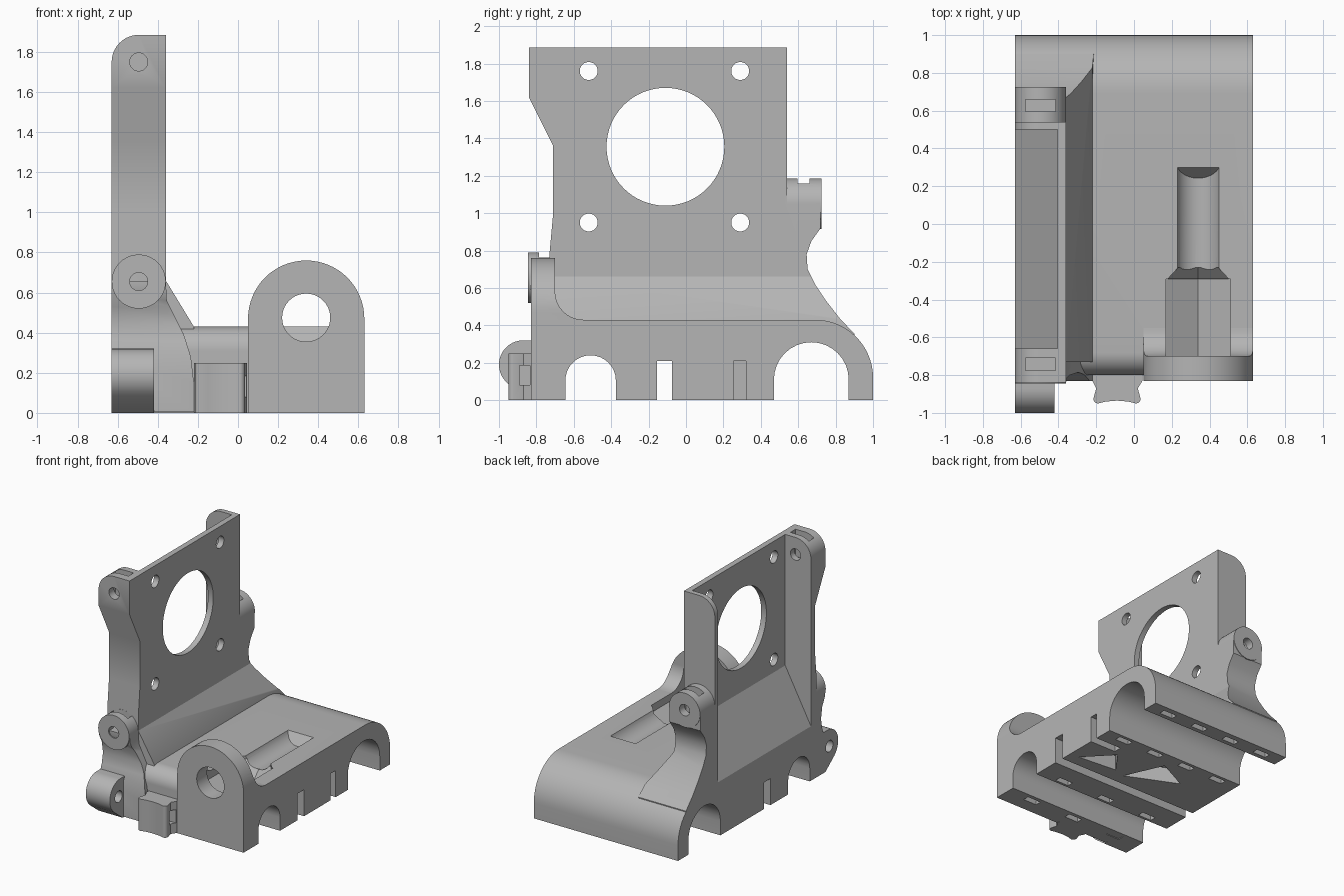
import bpy, bmesh
from math import sin, cos, pi, radians
from mathutils import Vector

cube = bpy.data.objects.get("Cube")
if cube:
    bpy.data.objects.remove(cube, do_unlink=True)

GREY = (0.46, 0.46, 0.46, 1)
mat = bpy.data.materials.new("plain grey plastic")
mat.use_nodes = True
mat.diffuse_color = GREY
bsdf = mat.node_tree.nodes["Principled BSDF"]
bsdf.inputs["Base Color"].default_value = GREY
bsdf.inputs["Roughness"].default_value = 0.6


def arc(cu, cv, r, a0, a1, n=16):
    angles = [radians(a0 + (a1 - a0) * i / n) for i in range(n + 1)]
    return [(cu + r * cos(a), cv + r * sin(a)) for a in angles]


def disc(cu, cv, r, n=40):
    return arc(cu, cv, r, 0, 360 - 360 / n, n - 1)


def rect(u0, v0, u1, v1):
    return [(u0, v0), (u1, v0), (u1, v1), (u0, v1)]


def prism(name, pts, axis, a, b):
    """Extrude a 2D outline along an axis from a to b."""
    place = {"x": lambda u, v, w: (w, u, v),
             "y": lambda u, v, w: (u, w, v),
             "z": lambda u, v, w: (u, v, w)}[axis]
    bm = bmesh.new()
    face = bm.faces.new([bm.verts.new(place(u, v, a)) for u, v in pts])
    new = bmesh.ops.extrude_face_region(bm, geom=[face])["geom"]
    shift = Vector(place(0, 0, b - a))
    bmesh.ops.translate(bm, vec=shift, verts=[g for g in new if isinstance(g, bmesh.types.BMVert)])
    bmesh.ops.recalc_face_normals(bm, faces=bm.faces)
    me = bpy.data.meshes.new(name)
    bm.to_mesh(me)
    bm.free()
    me.materials.append(mat)
    ob = bpy.data.objects.new(name, me)
    bpy.context.collection.objects.link(ob)
    return ob


def combine(ob, op, *tools, keep=False):
    bpy.context.view_layer.objects.active = ob
    for tool in tools:
        mod = ob.modifiers.new("combine", "BOOLEAN")
        mod.operation, mod.solver, mod.object = op, "EXACT", tool
        bpy.ops.object.modifier_apply(modifier=mod.name)
        if not keep:
            bpy.data.objects.remove(tool, do_unlink=True)
    return ob


def cut(ob, *tools, keep=False):
    return combine(ob, "DIFFERENCE", *tools, keep=keep)


def cross(name, side, front, x0, x1, y0, y1):
    """Solid whose side outline (y, z) and front outline (x, z) are both given."""
    return combine(prism(name, side, "x", x0, x1), "INTERSECT",
                   prism("outline", front, "y", y0, y1))


# Base with rounded rear edge
base = prism("base", [(-.83, 0), (-.83, .43)] + arc(.69, .12, .31, 90, 0) + [(1, 0)],
             "x", -.63, .63)

# Rounded front edge between the bosses
cut(base, prism("c", [(-.95, -.1), (-.95, .5), (-.68, .5)] + arc(-.68, .31, .12, 90, 180)
                + [(-.80, -.1)], "x", -.7, .05))

# Rod grooves and slots across the underside
for pts in ([(-.645, -.1)] + arc(-.51, .105, .135, 180, 0) + [(-.375, -.1)],
            [(.47, -.1)] + arc(.67, .11, .2, 180, 0) + [(.87, -.1)],
            rect(-.155, -.1, -.075, .21)):
    cut(base, prism("c", pts, "x", -.7, .7))
cut(base, prism("c", rect(.255, -.1, .32, .21), "x", .4, .7))

# Cable tie slots along the grooves
for y, xs in ((.93, (-.45, -.15, .15, .45)), (.42, (-.45, -.15, .15, .45)),
              (-.33, (-.4, 0, .4)), (-.7, (-.4, 0, .4))):
    for x in xs:
        cut(base, prism("c", rect(x - .06, y - .025, x + .06, y + .025), "z", -.1, .1))

# Triangular pockets in the middle block
for pts in ([(.55, .02), (.22, .05), (.35, .23)], [(.12, .02), (-.02, .33), (-.28, .2)]):
    cut(base, prism("c", pts, "z", -.1, .12))

# Arched front boss with a filleted foot
boss = cross("arched_boss",
             [(-.83, .2), (-.83, .77), (-.70, .77)] + arc(-.55, .58, .15, 180, 270, 10) + [(-.55, .2)],
             [(.05, .1)] + arc(.34, .47, .29, 180, 0, 32) + [(.63, .1)],
             0, .7, -.9, -.5)
cut(boss, prism("c", [(-.66, .1)] + arc(-.51, .105, .135, 180, 0) + [(-.375, .1)], "x", -.1, .8))

# Threaded rod channel and hexagonal nut trap
channel = cross("channel", [(-.9, .3), (.2, .3), (.3, .43), (.4, .7), (-.9, .7)],
                disc(.34, .475, .12), 0, .7, -1, .5)
trap = prism("nut_trap", arc(.34, .47, .196, 30, 330, 5), "y", -.70, -.29)
taper = prism("trap_taper", arc(.34, .47, .196, 30, 330, 5), "y", -.30, -.23)
for v in taper.data.vertices:
    if v.co.y > -.25:
        v.co.x = .34 + (v.co.x - .34) * .62
        v.co.z = .47 + (v.co.z - .47) * .62
for part in (base, boss):
    cut(part, channel, trap, taper, keep=True)
for tool in (channel, trap, taper):
    bpy.data.objects.remove(tool, do_unlink=True)

# Upright motor wall with flared foot
side = [(-.73, .33), (-.73, .78), (-.71, 1.0), (-.71, 1.36), (-.84, 1.62), (-.84, 1.885),
        (.54, 1.885), (.54, 1.05), (.72, 1.05), (.72, .92), (.67, .85), (.645, .78),
        (.65, .70), (.69, .62), (.75, .53), (.82, .44), (.9, .355), (.9, .33)]
front = [(-.63, .2)] + arc(-.495, 1.75, .135, 180, 90) + [
    (-.36, 1.885), (-.36, .66), (-.22, .43), (-.2, .2)]
wall = cross("motor_wall", side, front, -.7, -.1, -1, 1)
cut(wall, prism("c", [(-.7, .43), (-.63, .43), (-.405, .85), (-.405, 2), (-.7, 2)],
                "y", -.66, .5))

# Motor opening and mounting holes
cut(wall, prism("c", disc(-.11, 1.355, .315, 64), "x", -.5, -.2))
for y in (-.52, .29):
    for z in (.95, 1.76):
        cut(wall, prism("c", disc(y, z, .048, 24), "x", -.5, -.2))

# Screw bosses on the wall edges, each with a nut pocket
X = -.495
front_boss = prism("front_screw_boss", disc(X, .655, .135), "y", -.845, -.70)
rear_boss = prism("rear_screw_boss", disc(X, 1.05, .135), "y", .52, .725)
combine(wall, "UNION", rear_boss)
for part, z, y0, y1, n0, n1 in ((wall, 1.75, -.95, -.6, -.775, -.71),
                                (wall, 1.05, .45, .8, .595, .66),
                                (front_boss, .655, -.9, -.72, -.785, -.73)):
    cut(part, prism("c", disc(X, z, .045, 24), "y", y0, y1))
    cut(part, prism("c", rect(X - .08, n0, X + .08, n1), "z", z - .08, z + .2))

# Flared pillar under the front screw boss
cross("front_pillar",
      [(-.83, .005), (-.83, .28), (-.80, .36), (-.785, .44), (-.80, .53), (-.835, .6),
       (-.835, .655), (-.66, .655), (-.66, .005)],
      [(-.63, 0), (-.63, .66), (-.36, .66), (-.355, .56), (-.32, .49), (-.27, .39),
       (-.235, .28), (-.22, .15), (-.22, 0)], -.7, -.1, -1, -.5)

# Idler lug at the front corner
lug = prism("front_lug", [(-.80, 0), (-.84, .0), (-.95, .085)] + arc(-.87, .19, .13, 220, 90, 20)
            + [(-.80, .32)], "x", -.63, -.42)
cut(lug, prism("c", disc(-.89, .185, .045, 24), "x", -.7, -.3))

# Belt clamp tab with a waisted front
tab = prism("belt_tab", [(-.22, -.78), (-.22, -.83), (-.2, -.87)] + arc(-.19, -.925, .025, 180, 270, 6)
            + [(-.15, -.94), (-.09, -.935), (-.03, -.94)] + arc(.01, -.925, .025, 270, 360, 6)
            + [(.02, -.87), (.045, -.83), (.045, -.78)], "z", 0, .25)
cut(tab, prism("c", rect(-.89, .08, -.835, .185), "x", -.05, .3))

# Smooth the curved faces and keep the edges sharp
for ob in bpy.context.scene.objects:
    ob.select_set(ob.type == "MESH")
bpy.ops.object.shade_smooth_by_angle(angle=radians(28))
